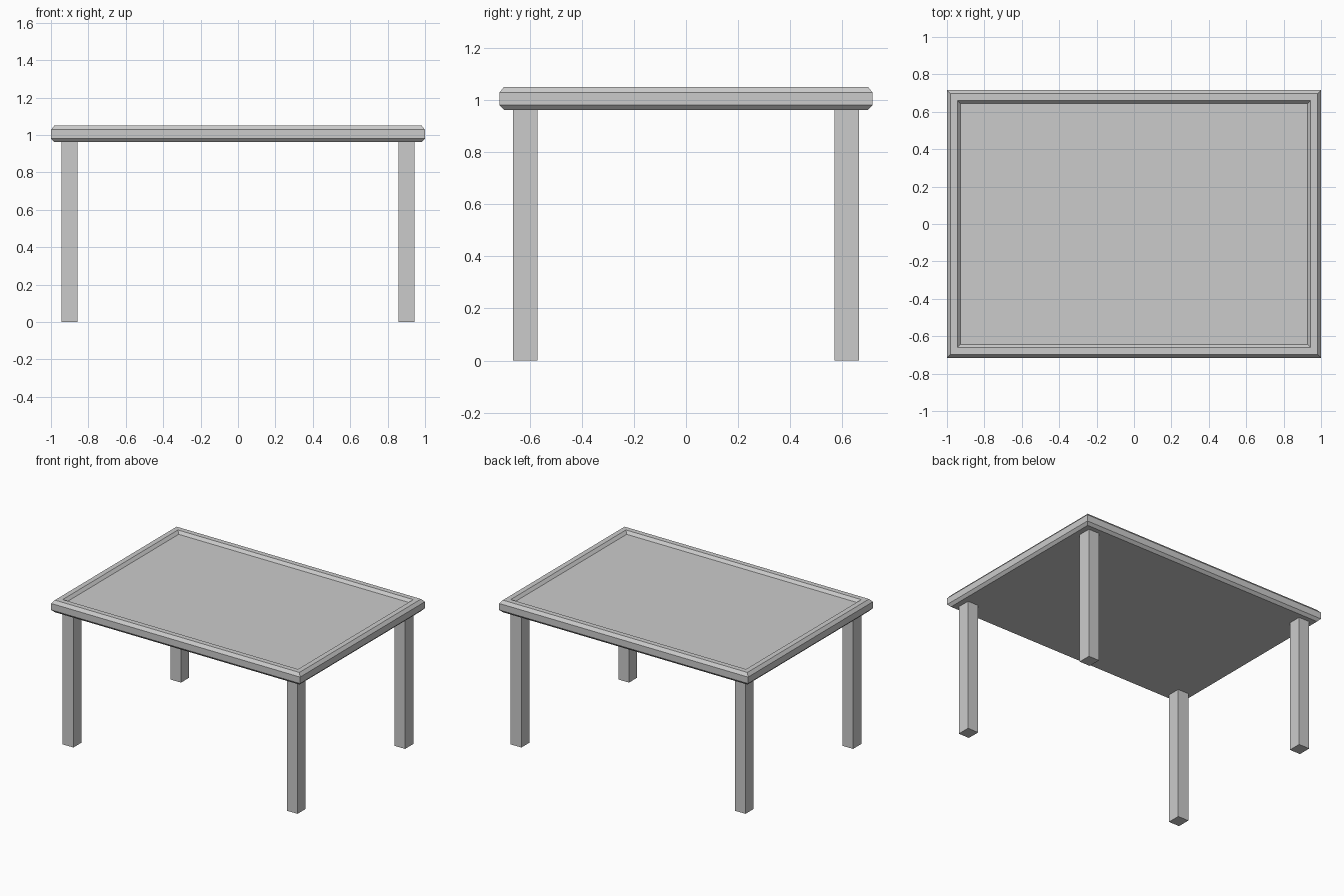
import bpy, bmesh

if "Cube" in bpy.data.objects:
    bpy.data.objects.remove(bpy.data.objects["Cube"])

HX, HY = 1.0, 0.716


def make_object(name, bm):
    bmesh.ops.recalc_face_normals(bm, faces=bm.faces)
    mesh = bpy.data.meshes.new(name)
    bm.to_mesh(mesh)
    bm.free()
    obj = bpy.data.objects.new(name, mesh)
    bpy.context.collection.objects.link(obj)
    return obj


def stacked_rectangles(name, profile):
    """Join rectangular rings given as (inset, z) and cap both ends."""
    bm = bmesh.new()
    rings = []
    for inset, z in profile:
        x, y = HX - inset, HY - inset
        rings.append([bm.verts.new((sx * x, sy * y, z))
                      for sx, sy in ((-1, -1), (1, -1), (1, 1), (-1, 1))])
    for a, b in zip(rings, rings[1:]):
        for i in range(4):
            j = (i + 1) % 4
            bm.faces.new((a[i], a[j], b[j], b[i]))
    bm.faces.new(rings[0][::-1])
    bm.faces.new(rings[-1])
    return make_object(name, bm)


def box(name, x0, x1, y0, y1, z0, z1):
    bm = bmesh.new()
    bmesh.ops.create_cube(bm, size=1)
    bmesh.ops.scale(bm, vec=(x1 - x0, y1 - y0, z1 - z0), verts=bm.verts)
    bmesh.ops.translate(bm, vec=((x0 + x1) / 2, (y0 + y1) / 2, (z0 + z1) / 2),
                        verts=bm.verts)
    return make_object(name, bm)


# Table top: chamfered rim around a shallow sunken panel
stacked_rectangles("table_top", [
    (0.018, 0.962), (0.0, 0.981), (0.0, 1.028), (0.018, 1.05),
    (0.055, 1.05), (0.073, 1.03)])

# Four straight legs, mirrored to every corner
legs = box("legs", 0.857, 0.943, 0.57, 0.664, 0.0, 0.962)
mirror = legs.modifiers.new("corners", 'MIRROR')
mirror.use_axis = (True, True, False)
mirror.use_mirror_merge = False
